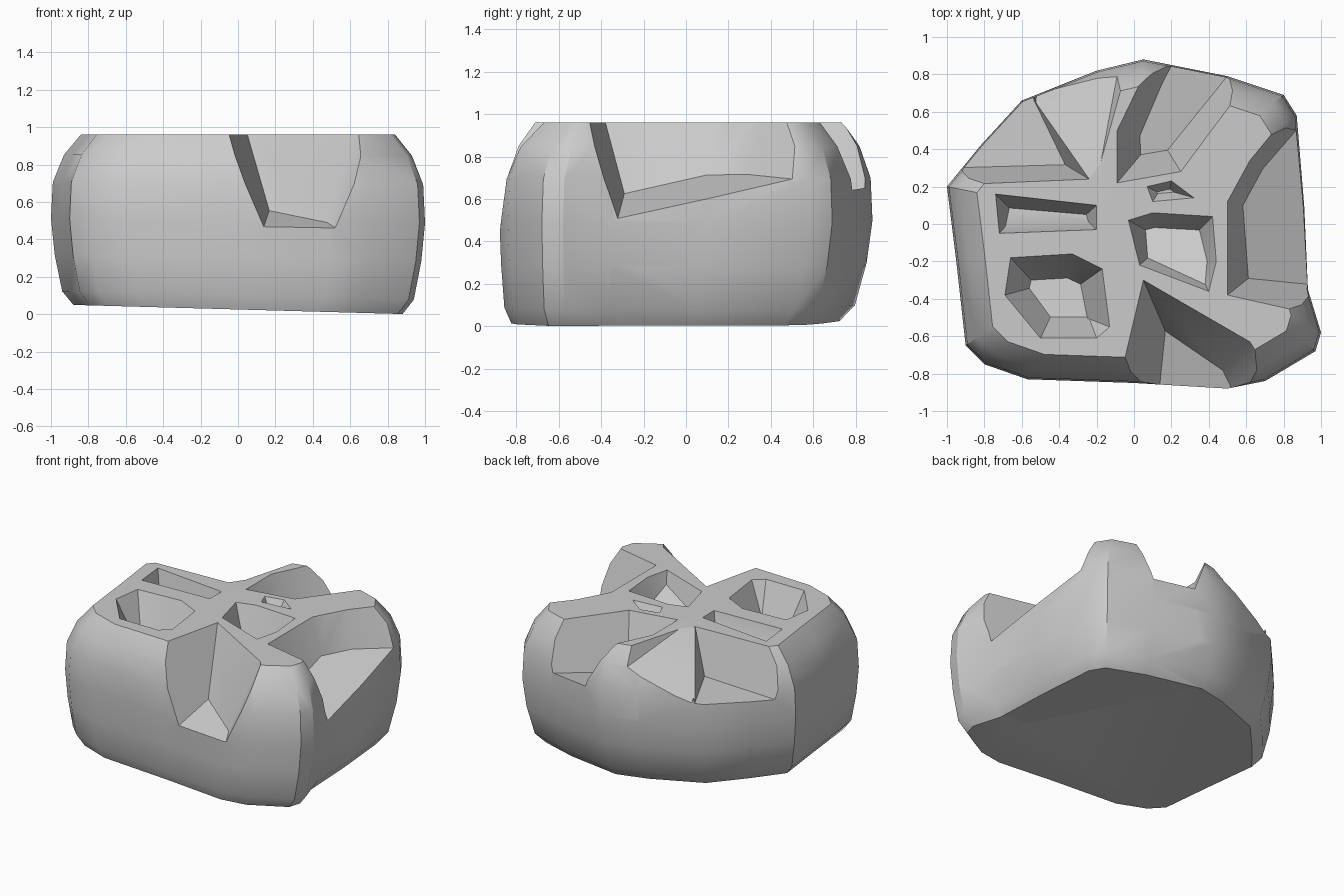
import bpy, bmesh, math
from mathutils import Vector

cube = bpy.data.objects.get("Cube")
if cube:
    bpy.data.objects.remove(cube, do_unlink=True)

TOP = 0.96

stone = bpy.data.materials.new("grey_stone")
stone.use_nodes = True
GREY = (0.6, 0.6, 0.6, 1)
stone.diffuse_color = GREY
stone.node_tree.nodes["Principled BSDF"].inputs["Base Color"].default_value = GREY

# Boulder: one outline, scaled and shifted at each height
outline = [(0.05, 0.88), (-0.2, 0.82), (-0.6, 0.66), (-0.82, 0.42), (-1, 0.2),
           (-0.95, -0.2), (-0.9, -0.65), (-0.8, -0.75), (-0.57, -0.83),
           (0, -0.85), (0.5, -0.88), (0.7, -0.84), (0.97, -0.68), (1, -0.58),
           (0.93, -0.35), (0.91, 0.1), (0.87, 0.58), (0.8, 0.69), (0.5, 0.79)]
layers = [(0.025, 0.88, -0.05), (0.1, 0.94, -0.03), (0.3, 0.98, -0.01),
          (0.5, 1, 0), (0.7, 0.99, 0), (0.85, 0.93, 0), (TOP, 0.84, 0)]

bm = bmesh.new()
loops = []
for z, scale, shift in layers:
    lean = 0.025 * (1 - z / TOP)
    loops.append([bm.verts.new((x * scale, y * scale + shift, z - lean * x))
                  for x, y in outline])
for low, high in zip(loops, loops[1:]):
    for i in range(len(outline)):
        j = (i + 1) % len(outline)
        bm.faces.new((low[i], low[j], high[j], high[i]))
bm.faces.new(loops[0][::-1])
bm.faces.new(loops[-1])
bm.normal_update()


def split(normal, point):
    """Score the stone along a plane."""
    bmesh.ops.bisect_plane(bm, geom=bm.verts[:] + bm.edges[:] + bm.faces[:],
                           dist=1e-5, plane_co=point, plane_no=normal)


def crease(p, q):
    """Score upright along the line where two sloping planes meet."""
    line = Vector((p[0] - q[0], p[1] - q[1], 0))
    if line.length > 1e-4:
        split(line.normalized(), line * ((q[2] - p[2]) / line.length_squared))


def carve(rim, slope, spot, depth, tilt=(0, 0), closed=False):
    """Sink a convex pocket; planes are z = a*x + b*y + c, rim runs anticlockwise."""
    points = rim + rim[:1] if closed else rim
    walls = []
    for p, q in zip(points, points[1:]):
        edge = (Vector(q) - Vector(p)).normalized()
        a, b = slope * edge.y, -slope * edge.x
        walls.append((a, b, TOP - a * p[0] - b * p[1]))
    floor = (*tilt, depth - Vector(tilt).dot(Vector(spot)))
    planes = walls + [floor]
    for a, b, c in planes:
        split(Vector((a, b, -1)).normalized(), (0, 0, c))
    for wall in walls:
        crease(wall, floor)
    for p, q in zip(walls, walls[1:] + walls[:1] if closed else walls[1:]):
        crease(p, q)
    for v in bm.verts:
        v.co.z = min(v.co.z, max(a * v.co.x + b * v.co.y + c for a, b, c in planes))
    # Tidy the scored surface
    bmesh.ops.remove_doubles(bm, verts=bm.verts[:], dist=0.001)
    bmesh.ops.triangulate(bm, faces=bm.faces[:])
    bm.normal_update()
    bmesh.ops.dissolve_limit(bm, angle_limit=math.radians(0.5),
                             verts=bm.verts[:], edges=bm.edges[:])


# Front notch
carve([(0.76, -0.85), (0.62, -0.63), (0.05, -0.3), (-0.08, -0.85)],
      2.3, (0.3, -0.85), 0.47, (0, 0.3))
# Left notch
carve([(0.85, 0.62), (0.62, 0.34), (0.5, 0.12), (0.5, -0.38), (0.9, -0.47)],
      3, (0.65, 0), 0.67, (-0.35, 0.2))
# Back slope and the right notch beside it
carve([(-0.62, 0.95), (-0.62, 0.25), (-0.2, 0.25), (-0.02, 0.9)],
      3, (-0.4, 0.7), 0.72, (0.5, -0.35))
carve([(-0.95, 0.21), (-0.24, 0.24), (-0.44, 0.66)],
      3.5, (-0.6, 0.4), 0.66, (0.05, 0))
# Back notch
carve([(0.14, 0.95), (0.05, 0.79), (-0.09, 0.5), (-0.09, 0.22), (0.25, 0.28),
       (0.6, 0.75)], 3, (0.32, 0.7), 0.63, (0, 0.15))
# Right slot
carve([(-0.74, 0.16), (-0.72, -0.05), (-0.2, -0.03), (-0.2, 0.1)],
      4, (-0.45, 0.05), 0.74, (0, -1.2), closed=True)
# Round pocket
carve([(-0.69, -0.38), (-0.5, -0.61), (-0.2, -0.61), (-0.13, -0.55),
       (-0.17, -0.24), (-0.33, -0.16), (-0.66, -0.18)],
      2.2, (-0.4, -0.42), 0.7, (0, -0.15), closed=True)
# Left slot
carve([(0.03, -0.22), (0.4, -0.36), (0.44, -0.2), (0.42, 0.04), (0.1, 0.06),
       (-0.03, 0.02)], 3, (0.24, -0.09), 0.76, (0, -0.5), closed=True)
# Small pocket
carve([(0.1, 0.12), (0.32, 0.14), (0.2, 0.23), (0.07, 0.2)],
      2, (0.18, 0.17), 0.88, closed=True)

mesh = bpy.data.meshes.new("carved_boulder")
bm.to_mesh(mesh)
bm.free()
mesh.materials.append(stone)
mesh.shade_smooth()
mesh.set_sharp_from_angle(angle=math.radians(32))
boulder = bpy.data.objects.new("carved_boulder", mesh)
bpy.context.scene.collection.objects.link(boulder)
